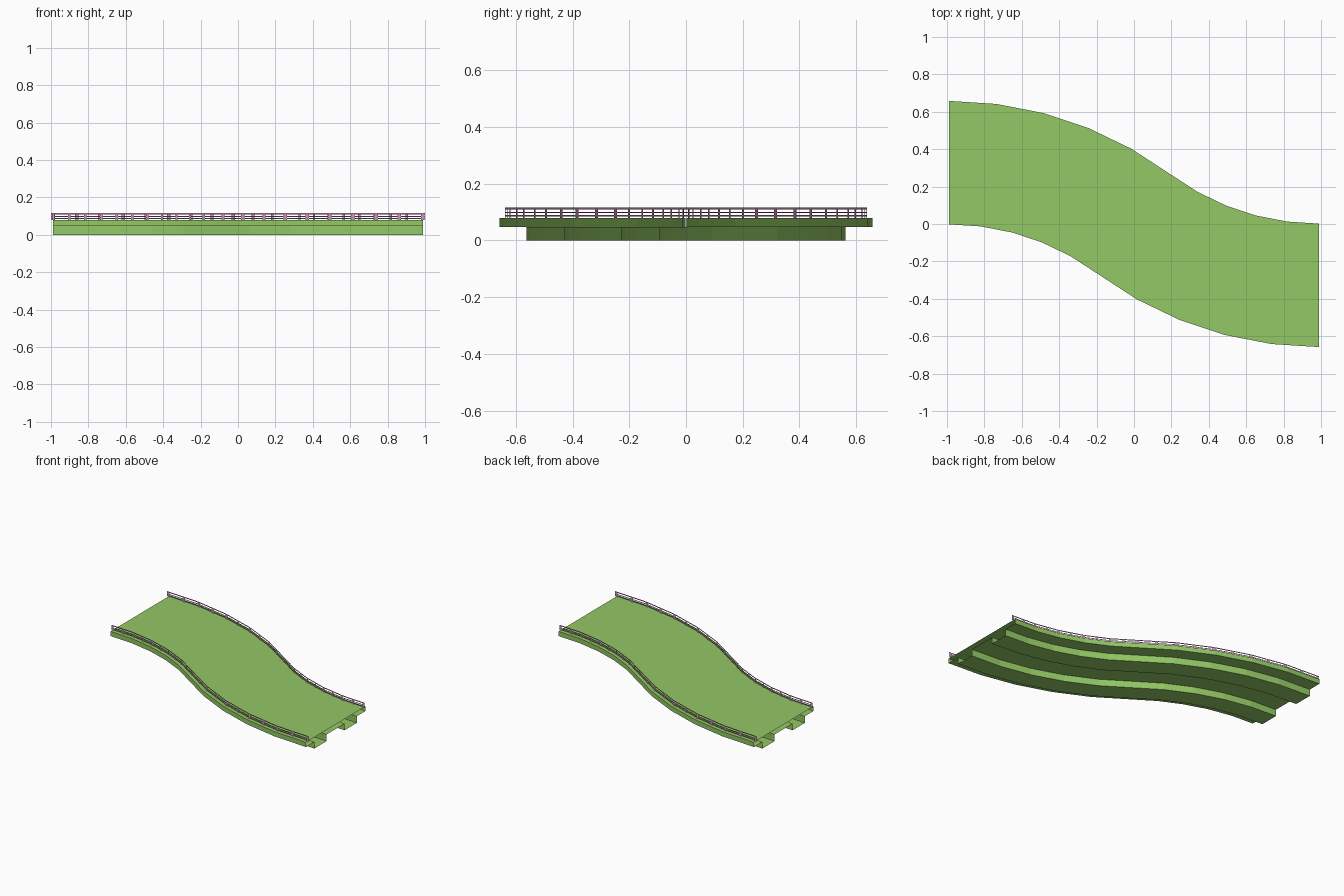
import bpy, math

if "Cube" in bpy.data.objects:
    bpy.data.objects.remove(bpy.data.objects["Cube"])

HALF, DROP = 0.988, 0.328          # half length, centre-line offset at the ends
ANGLE = 2 * math.atan(DROP / HALF)
RADIUS = HALF / math.sin(ANGLE)
SEG = 5                            # straight facets per arc


def material(name, col):
    m = bpy.data.materials.new(name)
    m.diffuse_color = (*col, 1)
    m.use_nodes = True
    m.node_tree.nodes["Principled BSDF"].inputs["Base Color"].default_value = m.diffuse_color
    return m


def station(i):
    """Centre-line point and normal at polyline vertex i (0 .. 2*SEG)."""
    first = i <= SEG
    a = ANGLE * (i if first else 2 * SEG - i) / SEG
    s = 1 if first else -1
    x = s * (-HALF + RADIUS * math.sin(a))
    y = s * (DROP - RADIUS * (1 - math.cos(a)))
    return x, y, math.sin(a), math.cos(a)


def at(t, off):
    """Point on the faceted path at t, shifted sideways by off."""
    i = max(0, min(int(t), 2 * SEG - 1))
    f = t - i
    p, q = [(x + nx * off, y + ny * off)
            for x, y, nx, ny in (station(i), station(i + 1))]
    return p[0] + (q[0] - p[0]) * f, p[1] + (q[1] - p[1]) * f


def make(name, verts, faces, mat):
    me = bpy.data.meshes.new(name)
    me.from_pydata(verts, [], faces)
    me.materials.append(mat)
    ob = bpy.data.objects.new(name, me)
    bpy.context.collection.objects.link(ob)
    return ob


def sweep(name, profile, mat):
    """Open-ended tube of a closed (offset, z) profile along the S path."""
    n = len(profile)
    verts = [(*at(i, o), z) for i in range(2 * SEG + 1) for o, z in profile]
    faces = [(i * n + j, i * n + (j + 1) % n,
              (i + 1) * n + (j + 1) % n, (i + 1) * n + j)
             for i in range(2 * SEG) for j in range(n)]
    return make(name, verts, faces, mat)


green = material("deck_green", (0.29, 0.58, 0.13))
pink = material("rail_pink", (0.6, 0.28, 0.5))

# Road deck with two box girders underneath, ends open to join the next span
TOP, UNDER = 0.08, 0.047
half = [(0.33, TOP), (0.33, UNDER), (0.235, UNDER), (0.235, 0),
        (0.10, 0), (0.10, UNDER)]
sweep("bridge_deck", half + [(-o, z) for o, z in reversed(half)], green)


# Railings: flat bars and posts without thickness
def railing(name, off):
    verts, faces = [], []

    def strip(t0, t1, z0, z1):
        k = len(verts)
        a, b = at(t0, off), at(t1, off)
        verts.extend([(*a, z0), (*b, z0), (*b, z1), (*a, z1)])
        faces.append((k, k + 1, k + 2, k + 3) if off < 0
                     else (k + 3, k + 2, k + 1, k))

    end = 2 * SEG
    for z0, z1 in ((0.084, 0.089), (0.096, 0.101), (0.109, 0.116)):
        for i in range(end):
            strip(i - 0.045 * (i == 0), i + 1 + 0.045 * (i == end - 1), z0, z1)
    for p in range(2 * end + 1):
        t = p / 2
        strip(t - 0.04, t + 0.04, TOP, 0.115)
    make(name, verts, faces, pink)


railing("railing_back", 0.309)
railing("railing_front", -0.309)
